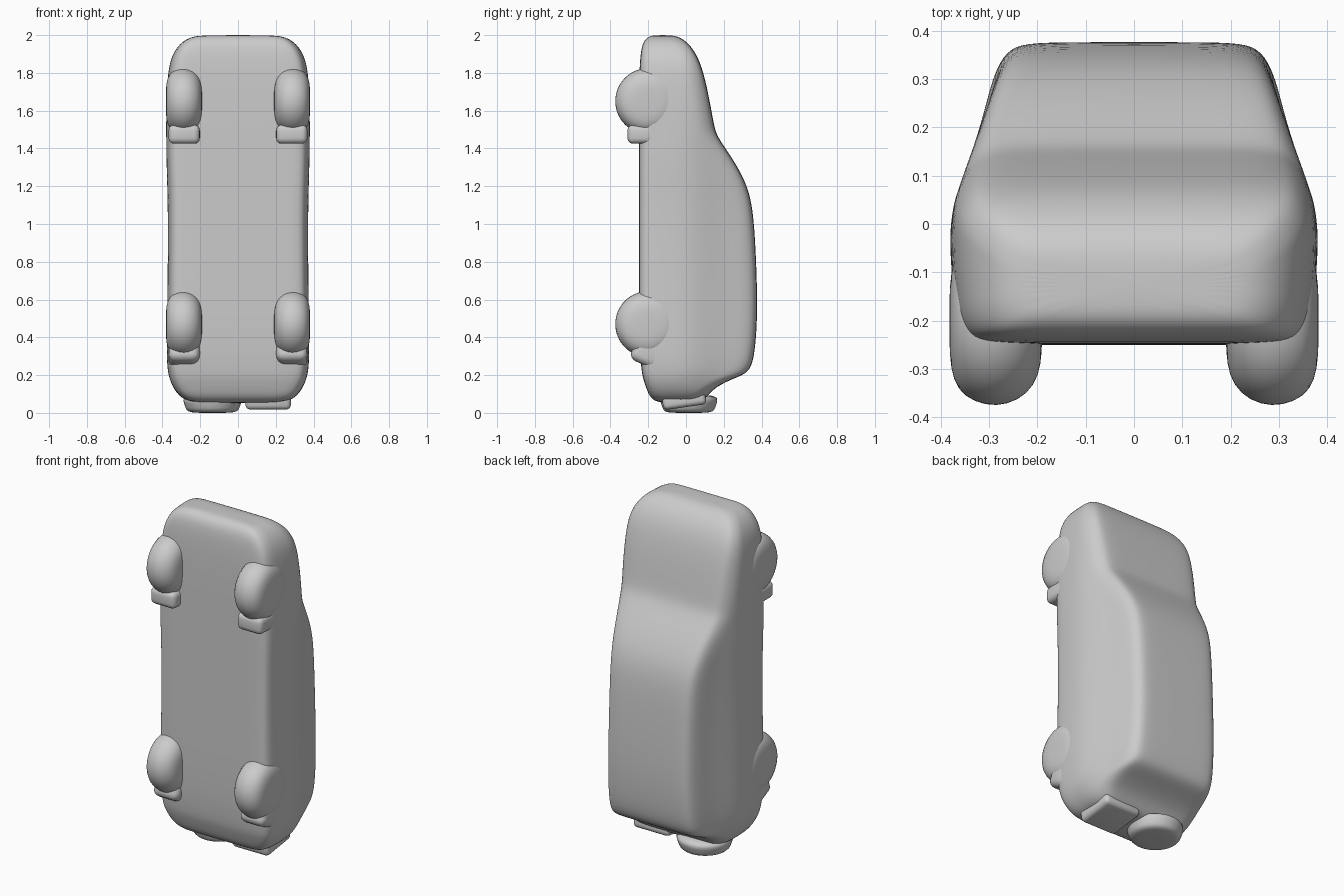
import bpy, bmesh, math
from mathutils import Matrix, Vector

cube = bpy.data.objects.get("Cube")
if cube:
    bpy.data.objects.remove(cube, do_unlink=True)

COLOUR = (0.6, 0.6, 0.6, 1)
grey = bpy.data.materials.new("light grey")
grey.use_nodes = True
grey.diffuse_color = COLOUR
grey.node_tree.nodes["Principled BSDF"].inputs["Base Color"].default_value = COLOUR


def finish(name, bm, levels=0):
    bmesh.ops.recalc_face_normals(bm, faces=bm.faces)
    mesh = bpy.data.meshes.new(name)
    bm.to_mesh(mesh)
    bm.free()
    mesh.materials.append(grey)
    mesh.shade_smooth()
    ob = bpy.data.objects.new(name, mesh)
    bpy.context.collection.objects.link(ob)
    if levels:
        sub = ob.modifiers.new("smooth", 'SUBSURF')
        sub.levels = sub.render_levels = levels
    return ob


def loft(bm, rings):
    """Skin closed rings of points and cap both ends."""
    rows = [[bm.verts.new(p) for p in ring] for ring in rings]
    n = len(rows[0])
    for a, b in zip(rows, rows[1:]):
        for i in range(n):
            j = (i + 1) % n
            bm.faces.new((a[i], a[j], b[j], b[i]))
    bm.faces.new(rows[0])
    bm.faces.new(rows[-1])


# Half width of the car from underside (low y) to roof (high y)
WIDTHS = [(-.26, .362), (-.1, .378), (0, .382), (.07, .368), (.13, .342),
          (.2, .318), (.3, .295), (.4, .272)]


def half_width(y):
    for (y0, w0), (y1, w1) in zip(WIDTHS, WIDTHS[1:]):
        if y <= y1:
            return w0 + (w1 - w0) * (y - y0) / (y1 - y0)
    return WIDTHS[-1][1]


def body_ring(z, under, top, scale):
    r = min(.05, .25 * (top - under))
    h = lambda y: half_width(y) * scale
    half = [(h(under) * .5, under), (h(under) - r, under), (h(under) - r * .2, under + r * .3)]
    lo, hi = under + r * 1.2, top - r * 1.2
    half += [(h(lo + (hi - lo) * t), lo + (hi - lo) * t) for t in (0, .2, .4, .6, .8, 1)]
    half += [(h(top) - r * .25, top - r * .3), (h(top) - r, top), (h(top) * .5, top + .002)]
    return [(x, y, z) for x, y in half] + [(-x, y, z) for x, y in reversed(half)]


# Body: height, underside y, top y, width scale from nose down to tail
BODY = [(2.0, -.17, -.08, .5), (1.99, -.205, -.035, .67), (1.955, -.232, .015, .82),
        (1.88, -.243, .065, .94), (1.77, -.248, .1, .985), (1.6, -.25, .133, 1),
        (1.5, -.25, .15, 1), (1.45, -.25, .172, 1), (1.35, -.25, .242, 1),
        (1.23, -.25, .312, .99), (1.1, -.25, .352, .98), (.85, -.25, .368, .98),
        (.55, -.25, .378, .99), (.35, -.246, .366, 1), (.25, -.238, .348, .99),
        (.205, -.232, .315, .97), (.175, -.225, .23, .95), (.13, -.21, .145, .9),
        (.08, -.19, .105, .8), (.05, -.145, .065, .62)]
bm = bmesh.new()
loft(bm, [body_ring(*row) for row in BODY])
finish("car_body", bm, 2)


# Wheels: turned profile of (x, radius) around a sideways axle
TYRE = [(.19, .04), (.192, .09), (.205, .135), (.24, .167), (.285, .179),
        (.33, .17), (.365, .145), (.38, .1), (.382, .04)]


def wheel(name, side, z):
    rings = []
    for x, r in TYRE:
        angles = [math.tau * i / 32 for i in range(32)]
        rings.append([(side * x, -.2 + r * math.cos(a), z + r * math.sin(a)) for a in angles])
    bm = bmesh.new()
    loft(bm, rings)
    finish(name, bm, 1)


def soft_block(name, centre, size, tilt=0, bevel=.03):
    bm = bmesh.new()
    bmesh.ops.create_cube(bm, size=1)
    bmesh.ops.scale(bm, vec=size, verts=bm.verts)
    bmesh.ops.bevel(bm, geom=bm.edges[:], offset=bevel, segments=4, profile=.5, affect='EDGES')
    bmesh.ops.transform(bm, matrix=Matrix.Translation(Vector(centre)) @ Matrix.Rotation(tilt, 4, 'X'),
                        verts=bm.verts)
    return finish(name, bm)


for label, side in (("left", 1), ("right", -1)):
    wheel(f"front_wheel_{label}", side, 1.65)
    wheel(f"rear_wheel_{label}", side, .47)
    # Guards behind each wheel
    soft_block(f"front_mudguard_{label}", (side * .285, -.22, 1.475), (.165, .18, .1))
    soft_block(f"rear_mudguard_{label}", (side * .285, -.2, .325), (.165, .16, .15), math.radians(-25), .04)

# Tail: round lump on the right, flatter plate on the left
LUMP = [(.1, 1.06), (.06, 1.06), (.04, 1.0), (.015, .95), (.002, .82), (0, .4)]
bm = bmesh.new()
loft(bm, [[(-.135 + .148 * s * math.cos(math.tau * i / 24), .015 + .145 * s * math.sin(math.tau * i / 24), z)
           for i in range(24)] for z, s in LUMP])
finish("tail_lump", bm, 1)
soft_block("tail_plate", (.16, -.01, .07), (.24, .23, .08), math.radians(8), .025)
